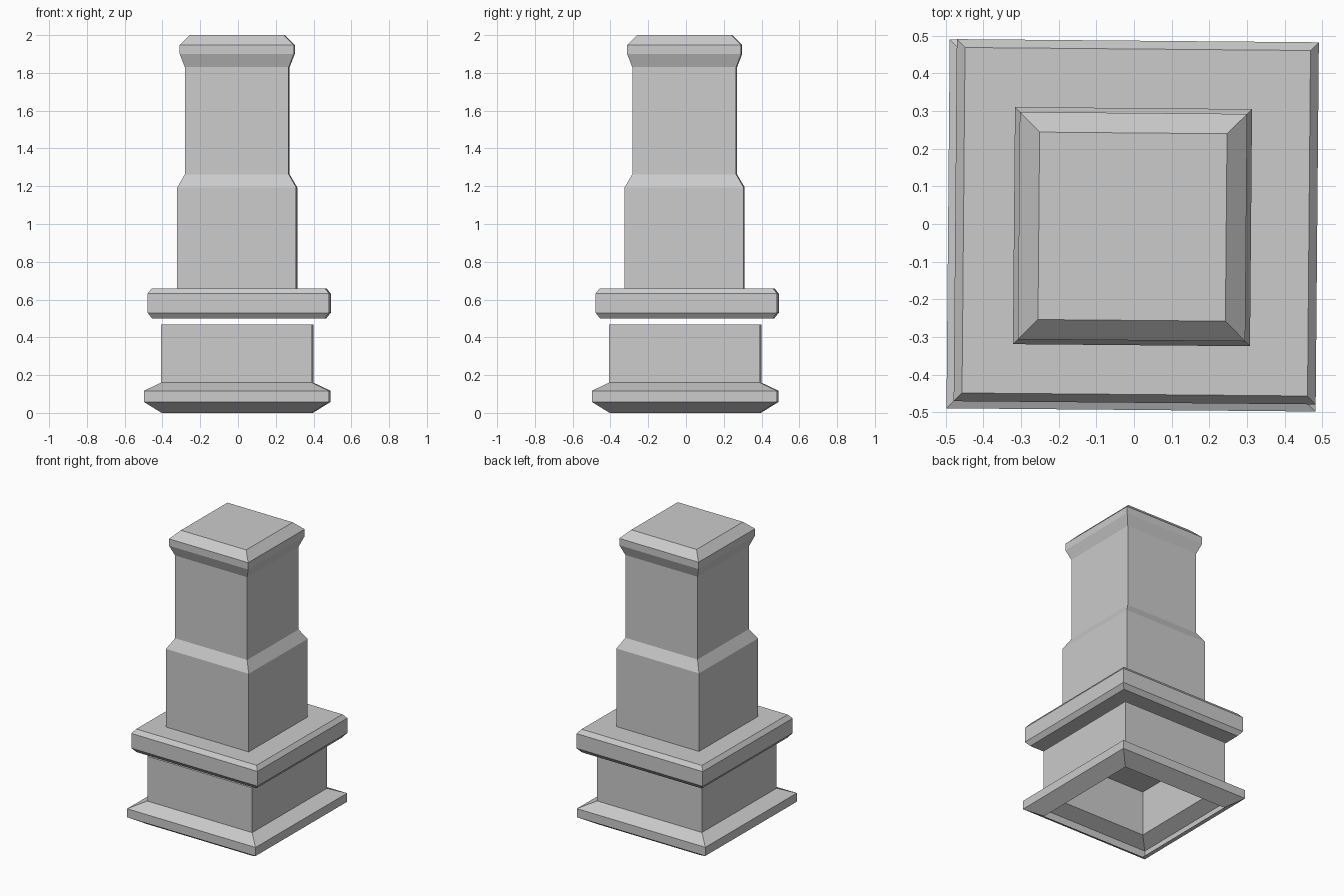
import bpy, bmesh
from math import radians, cos, sin, pi

if "Cube" in bpy.data.objects:
    bpy.data.objects.remove(bpy.data.objects["Cube"])

TWIST = radians(-0.5)  # the whole pillar sits slightly turned


def square_stack(name, profile, centre, cap_bottom=True):
    """Four-sided solid from (half width, z) levels, listed bottom to top."""
    bm = bmesh.new()
    rings = []
    for half, z in profile:
        r = half * 2 ** 0.5
        rings.append([bm.verts.new((r * cos(pi / 4 + i * pi / 2),
                                    r * sin(pi / 4 + i * pi / 2), z))
                      for i in range(4)])
    for low, high in zip(rings, rings[1:]):
        for i in range(4):
            j = (i + 1) % 4
            bm.faces.new((low[i], low[j], high[j], high[i]))
    bm.faces.new(rings[-1])
    if cap_bottom:
        bm.faces.new(rings[0][::-1])
    mesh = bpy.data.meshes.new(name)
    bm.to_mesh(mesh)
    bm.free()
    obj = bpy.data.objects.new(name, mesh)
    obj.location = (*centre, 0)
    obj.rotation_euler.z = TWIST
    bpy.context.collection.objects.link(obj)
    return obj


# Hollow plinth, open underneath, with a flared foot
square_stack("plinth", [(0.397, 0), (0.49, 0.058), (0.49, 0.117),
                        (0.40, 0.16), (0.40, 0.467)],
             (-0.004, -0.004), cap_bottom=False)

# Bevelled slab floating just above the plinth
square_stack("slab", [(0.457, 0.50), (0.481, 0.53), (0.481, 0.631),
                      (0.459, 0.659)], (0.006, 0.006))

# Stepped shaft with a moulded cap
square_stack("shaft", [(0.315, 0.659), (0.315, 1.194), (0.275, 1.263),
                       (0.275, 1.83), (0.302, 1.90), (0.302, 1.947),
                       (0.249, 2.0)],
             (-0.004, -0.007), cap_bottom=False)
